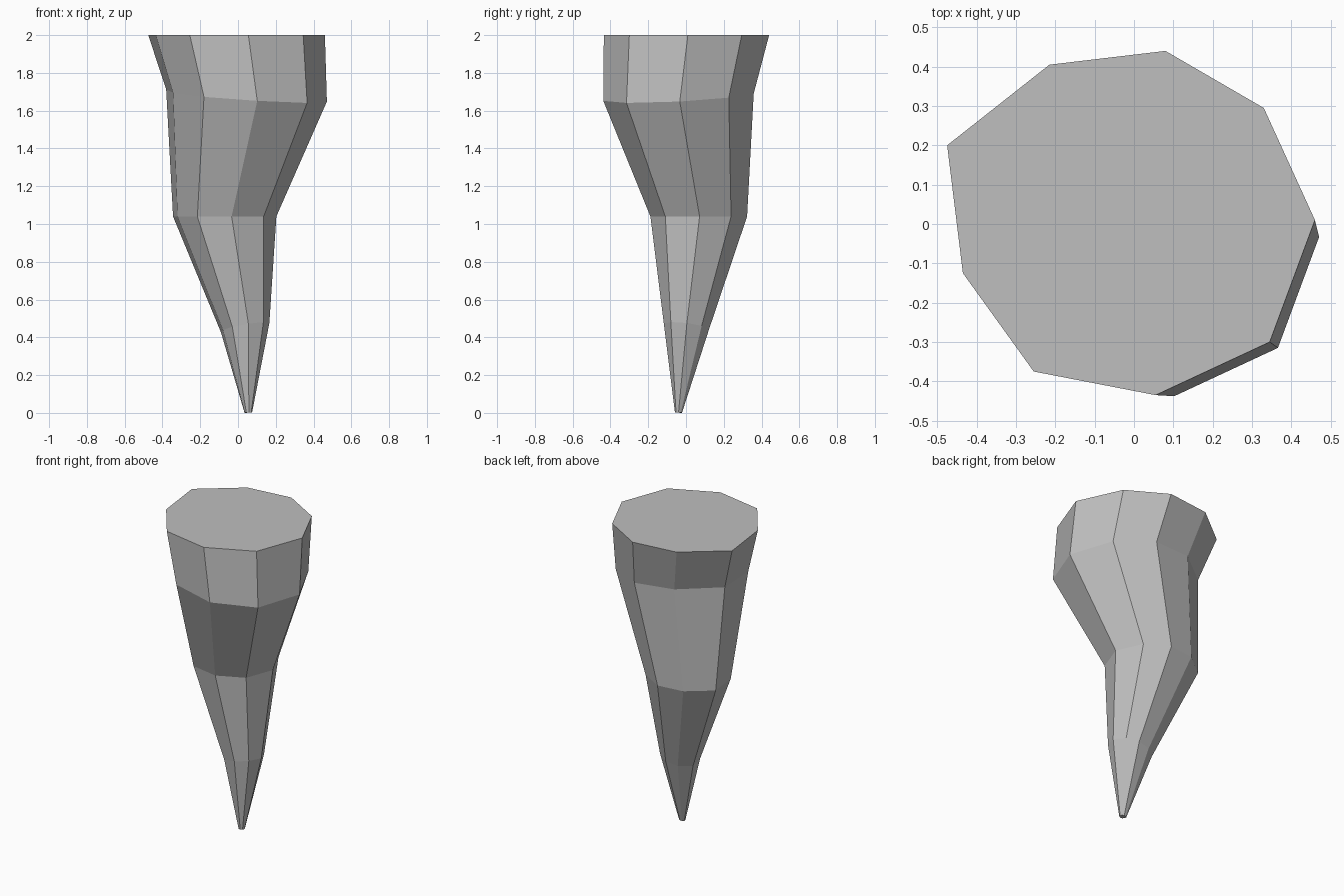
import bpy
import bmesh

if "Cube" in bpy.data.objects:
    bpy.data.objects.remove(bpy.data.objects["Cube"])

# Irregular nine-sided outline of the broad end, reused at every level
OUTLINE = [(0.46, 0.01), (0.33, 0.295), (0.08, 0.44),
           (-0.215, 0.405), (-0.475, 0.2), (-0.435, -0.125),
           (-0.255, -0.375), (0.055, -0.435), (0.345, -0.3)]

# Levels: scale, centre x, centre y, centre z, tilt along x, tilt along y
LEVELS = [(0.043, 0.055, -0.04, 0.002, 0.05, -0.05),
          (0.274, 0.040, 0.002, 0.455, 0.17, -0.12),
          (0.585, -0.066, 0.066, 1.04, 0.0, 0.0),
          (0.910, 0.052, -0.042, 1.675, -0.065, 0.05),
          (1.0, 0.0, 0.0, 2.0, 0.0, 0.0)]

stone = bpy.data.materials.new("grey_stone")
stone.diffuse_color = (0.52, 0.52, 0.52, 1.0)
stone.use_nodes = True
stone.node_tree.nodes["Principled BSDF"].inputs["Base Color"].default_value = stone.diffuse_color


def loft_spike(name):
    bm = bmesh.new()
    rings = []
    for s, cx, cy, cz, tx, ty in LEVELS:
        rings.append([bm.verts.new((cx + s * x, cy + s * y,
                                    cz + s * (tx * x + ty * y)))
                      for x, y in OUTLINE])
    n = len(OUTLINE)
    # Side walls between neighbouring levels
    for low, high in zip(rings, rings[1:]):
        for i in range(n):
            j = (i + 1) % n
            bm.faces.new((low[i], low[j], high[j], high[i]))
    # Flat caps
    bm.faces.new(rings[0][::-1])
    bm.faces.new(rings[-1])
    mesh = bpy.data.meshes.new(name)
    bm.to_mesh(mesh)
    bm.free()
    mesh.materials.append(stone)
    obj = bpy.data.objects.new(name, mesh)
    bpy.context.collection.objects.link(obj)
    return obj


# Bent stalactite, flat shaded
loft_spike("stalactite")
